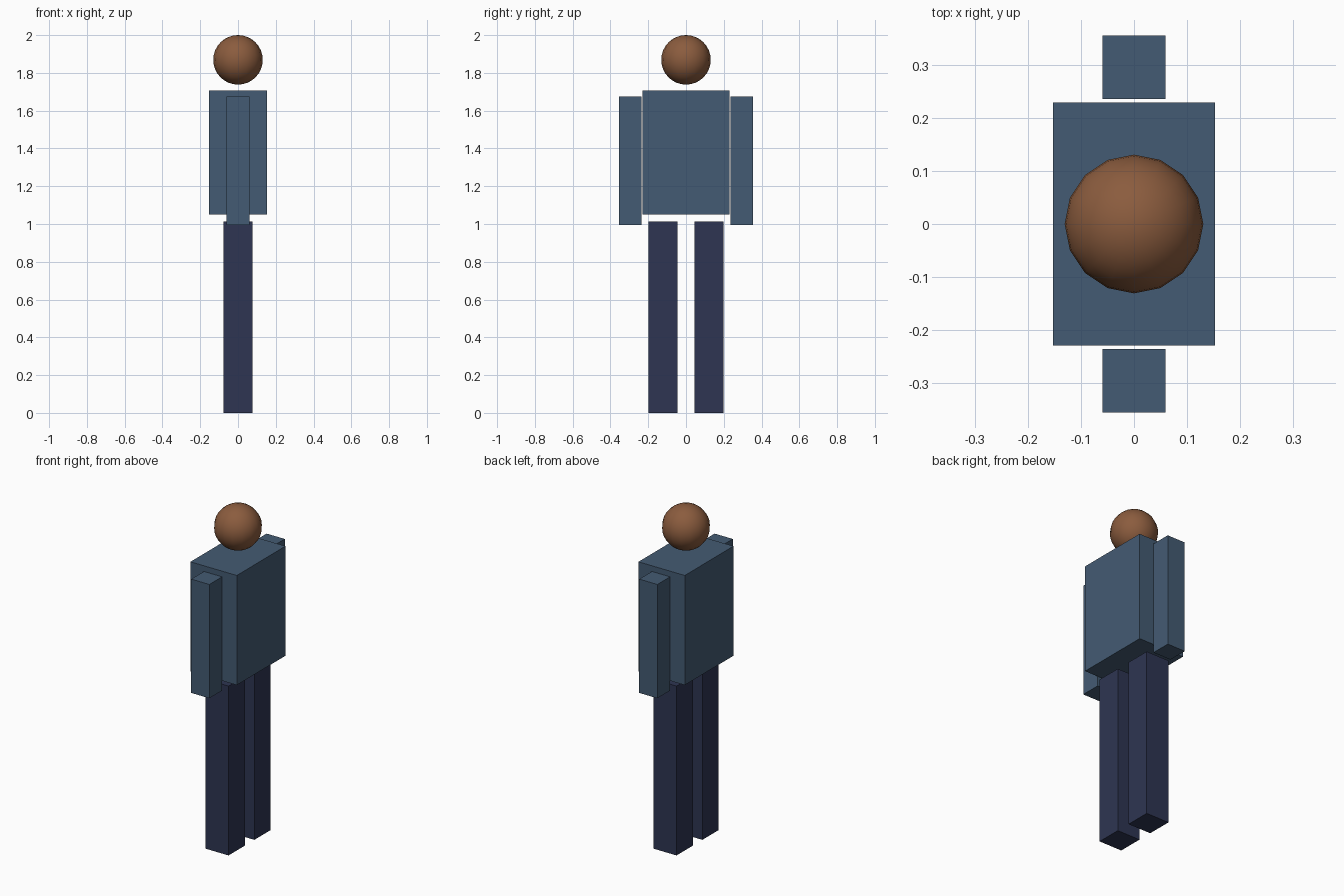
import bpy

if "Cube" in bpy.data.objects:
    bpy.data.objects.remove(bpy.data.objects["Cube"])


def material(name, rgb):
    """Flat colour from 8-bit sRGB, stored as linear."""
    m = bpy.data.materials.new(name)
    lin = [((c / 255 + 0.055) / 1.055) ** 2.4 for c in rgb]
    m.diffuse_color = (*lin, 1)
    m.use_nodes = True
    m.node_tree.nodes["Principled BSDF"].inputs["Base Color"].default_value = m.diffuse_color
    return m


def box(name, size, centre, mat):
    bpy.ops.mesh.primitive_cube_add(size=1, location=centre)
    o = bpy.context.object
    o.name = name
    o.scale = size
    bpy.ops.object.transform_apply(location=False, rotation=False, scale=True)
    o.data.materials.append(mat)
    return o


skin = material("brown skin", (139, 92, 62))
shirt = material("slate blue shirt", (68, 91, 115))
trousers = material("dark navy trousers", (46, 53, 82))

# Torso
box("torso", (0.306, 0.46, 0.655), (0, 0, 1.378), shirt)

# Arms and legs, one pair on each side
for side, label in ((-1, "right"), (1, "left")):
    box(label + "_arm", (0.12, 0.12, 0.68), (0, side * 0.296, 1.335), shirt)
    box(label + "_leg", (0.153, 0.153, 1.012), (0, side * 0.122, 0.506), trousers)

# Floating head
bpy.ops.mesh.primitive_uv_sphere_add(segments=16, ring_count=16, radius=0.131,
                                     location=(0, 0, 1.869))
head = bpy.context.object
head.name = "head"
head.data.materials.append(skin)
bpy.ops.object.shade_smooth()
